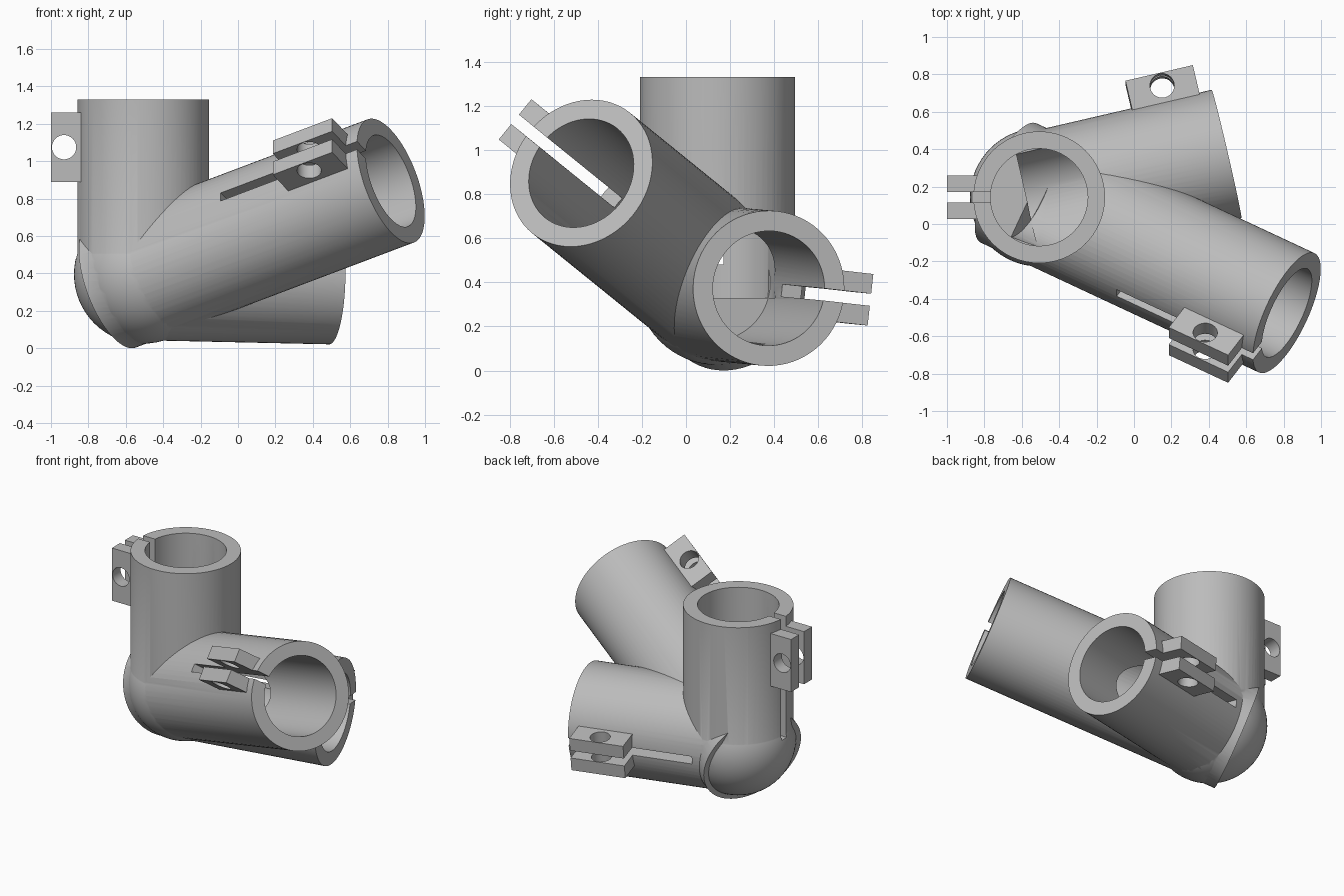
import bpy
import bmesh
from mathutils import Vector, Matrix

if "Cube" in bpy.data.objects:
    bpy.data.objects.remove(bpy.data.objects["Cube"], do_unlink=True)

JOINT = Vector((-0.507, 0.143, 0.395))
R_OUT, R_IN, R_BALL = 0.352, 0.26, 0.37
GAP, LUG_T = 0.055, 0.09          # clamp gap and lug thickness
SLOT_LEN = 0.85

gray = bpy.data.materials.new("plain_gray")
gray.use_nodes = True
gray.diffuse_color = (0.5, 0.5, 0.5, 1)
gray.node_tree.nodes["Principled BSDF"].inputs["Base Color"].default_value = (0.5, 0.5, 0.5, 1)


def finish(bm, name, matrix):
    bmesh.ops.transform(bm, matrix=matrix, verts=bm.verts)
    bmesh.ops.recalc_face_normals(bm, faces=bm.faces)
    mesh = bpy.data.meshes.new(name)
    bm.to_mesh(mesh)
    bm.free()
    mesh.materials.append(gray)
    obj = bpy.data.objects.new(name, mesh)
    bpy.context.scene.collection.objects.link(obj)
    return obj


def cylinder(name, radius, z0, z1, matrix, sides=72):
    bm = bmesh.new()
    bmesh.ops.create_cone(bm, cap_ends=True, segments=sides, radius1=radius,
                          radius2=radius, depth=z1 - z0)
    return finish(bm, name, matrix @ Matrix.Translation((0, 0, (z0 + z1) / 2)))


def box(name, lo, hi, matrix):
    bm = bmesh.new()
    bmesh.ops.create_cube(bm, size=1)
    lo, hi = Vector(lo), Vector(hi)
    place = Matrix.Translation((lo + hi) / 2) @ Matrix.Diagonal((*(hi - lo), 1))
    return finish(bm, name, matrix @ place)


def combine(target, tool, operation):
    """Apply one boolean and remove the helper."""
    tool.hide_render = True
    mod = target.modifiers.new("cut", 'BOOLEAN')
    mod.operation = operation
    mod.solver = 'EXACT'
    mod.object = tool
    bpy.context.view_layer.update()
    graph = bpy.context.evaluated_depsgraph_get()
    mesh = bpy.data.meshes.new_from_object(target.evaluated_get(graph))
    target.modifiers.clear()
    target.data = mesh
    bpy.data.objects.remove(tool, do_unlink=True)


def tube_frame(end, side):
    """Local axes: x toward the clamp, y across the gap, z along the tube."""
    axis = (Vector(end) - JOINT)
    length = axis.length
    axis.normalize()
    out = Vector(side)
    out = (out - axis * out.dot(axis)).normalized()
    rot = Matrix((out, axis.cross(out), axis)).transposed().to_4x4()
    return Matrix.Translation(JOINT) @ rot, length


# name, end centre, clamp direction, distance the tube starts behind the joint
tubes = [
    ("upright", (-0.507, 0.143, 1.33), (-1, 0, 0), 0.0),
    ("front", (0.817, -0.475, 0.895), (-0.514, -0.664, 0.54), 0.19),
    ("back", (0.495, 0.375, 0.373), (-0.226, 0.964, -0.108), 0.0),
]
frames = [(n, *tube_frame(e, s), b) for n, e, s, b in tubes]

# rounded elbow where the tubes meet
bm = bmesh.new()
bmesh.ops.create_uvsphere(bm, u_segments=64, v_segments=32, radius=R_BALL)
body = finish(bm, "tube_joint_body", Matrix.Translation(JOINT))

# outer tubes, then bores and clamp slots
for name, frame, length, back in frames:
    combine(body, cylinder(name, R_OUT, -back, length, frame), 'UNION')
for name, frame, length, back in frames:
    combine(body, cylinder("bore", R_IN, -0.065, length + 0.1, frame), 'DIFFERENCE')
for name, frame, length, back in frames:
    slot = box("slot", (0.2, -GAP / 2, length - SLOT_LEN),
               (0.45, GAP / 2, length + 0.1), frame)
    combine(body, slot, 'DIFFERENCE')

# pairs of drilled clamp lugs
parts = [body]
for name, frame, length, back in frames:
    for label, s in (("a", 1), ("b", -1)):
        y0, y1 = sorted((s * GAP / 2, s * (GAP / 2 + LUG_T)))
        lug = box(f"{name}_clamp_lug_{label}", (0.325, y0, length - 0.44),
                  (0.493, y1, length - 0.07), frame)
        across = (frame @ Matrix.Translation((0.423, 0, length - 0.255))
                  @ Matrix.Rotation(1.5707963, 4, 'X'))
        combine(lug, cylinder("bolt_hole", 0.065, -0.3, 0.3, across, 32), 'DIFFERENCE')
        parts.append(lug)

# smooth round walls, crisp rims
bpy.ops.object.select_all(action='DESELECT')
for obj in parts:
    obj.select_set(True)
bpy.context.view_layer.objects.active = body
bpy.ops.object.shade_smooth_by_angle(angle=0.5)
